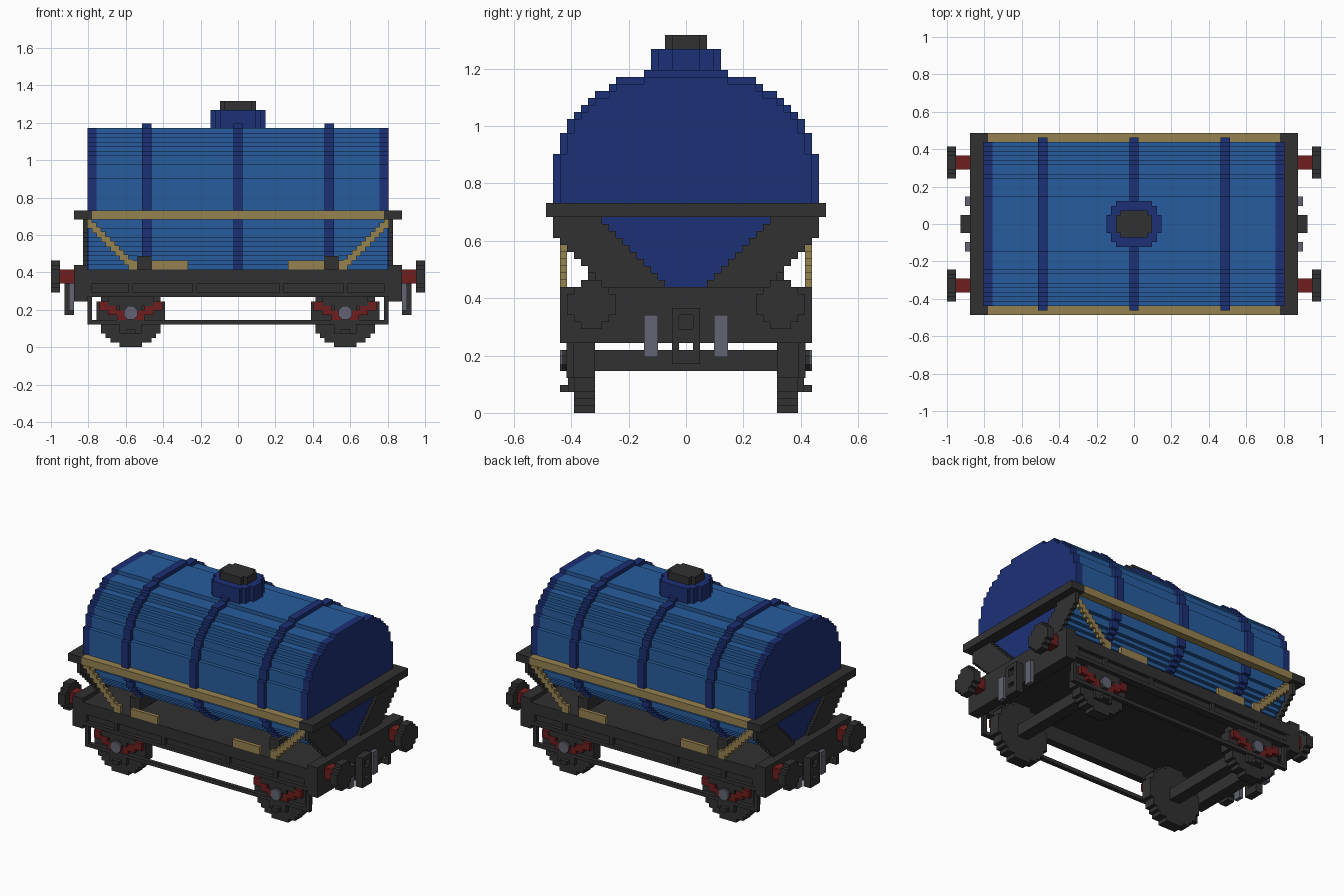
import bpy, bmesh, math

cube = bpy.data.objects.get("Cube")
if cube:
    bpy.data.objects.remove(cube, do_unlink=True)

U = 2 / 82  # size of one block; all dimensions below are in blocks


def material(name, rgb):
    lin = [((c / 255 + 0.055) / 1.055) ** 2.4 for c in rgb] + [1]
    m = bpy.data.materials.new(name)
    m.diffuse_color = lin
    m.use_nodes = True
    m.node_tree.nodes["Principled BSDF"].inputs["Base Color"].default_value = lin
    return m


BLUE = material("tank blue", (39, 92, 157))
NAVY = material("dark blue", (28, 48, 118))
GOLD = material("brass", (150, 130, 80))
DARK = material("dark iron", (49, 49, 49))
RED = material("dark red", (110, 29, 29))
GREY = material("steel grey", (98, 100, 113))


def finish(name, mat, bm):
    bmesh.ops.recalc_face_normals(bm, faces=bm.faces[:])
    bmesh.ops.scale(bm, vec=(U, U, U), verts=bm.verts[:])
    me = bpy.data.meshes.new(name)
    bm.to_mesh(me)
    bm.free()
    me.materials.append(mat)
    ob = bpy.data.objects.new(name, me)
    bpy.context.collection.objects.link(ob)
    return ob


def mirrored(items, axis):
    """Adds a copy of every (x0,x1,y0,y1,z0,z1) box across one axis."""
    i = axis * 2
    out = list(items)
    for b in items:
        c = list(b)
        c[i], c[i + 1] = -b[i + 1], -b[i]
        out.append(tuple(c))
    return out


def boxes(name, mat, items, mirror=""):
    for a in mirror:
        items = mirrored(items, "xyz".index(a))
    bm = bmesh.new()
    for x0, x1, y0, y1, z0, z1 in items:
        r = bmesh.ops.create_cube(bm, size=1)
        for v in r["verts"]:
            v.co = ((x0 + x1) / 2 + v.co.x * (x1 - x0),
                    (y0 + y1) / 2 + v.co.y * (y1 - y0),
                    (z0 + z1) / 2 + v.co.z * (z1 - z0))
    return finish(name, mat, bm)


def stepped(halves, start):
    """Closed stepped outline from one half-width per row."""
    side = []
    for i, h in enumerate(halves):
        for p in ((h, start + i), (h, start + i + 1)):
            if len(side) > 1 and side[-1][0] == side[-2][0] == p[0]:
                side.pop()
            if not side or side[-1] != p:
                side.append(p)
    return side + [(-a, b) for a, b in reversed(side)]


def prism(name, mat, outline, axis, spans, centres=((0, 0),)):
    """Extrudes an outline along an axis for every span and centre."""
    bm = bmesh.new()
    for lo, hi in spans:
        for ca, cb in centres:
            def at(a, b, c):
                a, b = a + ca, b + cb
                return {"x": (c, a, b), "y": (a, c, b), "z": (a, b, c)}[axis]
            f = bm.faces.new([bm.verts.new(at(a, b, lo)) for a, b in outline])
            ext = bmesh.ops.extrude_face_region(bm, geom=[f])["geom"]
            move = [0, 0, 0]
            move["xyz".index(axis)] = hi - lo
            bmesh.ops.translate(bm, vec=move,
                                verts=[e for e in ext if isinstance(e, bmesh.types.BMVert)])
    return finish(name, mat, bm)


# Tank: half-widths from the middle row up; the barrel sits one block inside the bands
band = [19, 19, 19, 19, 18, 18, 18, 17, 17, 16, 15, 14, 13, 11, 10, 6]
body = [min(a - 1, b) for a, b in zip(band, band[1:])]
rows = [5] + body[::-1] + body          # rows from z 17 to 48
lower, upper = stepped(rows[:12], 17), stepped(rows[12:], 29)
prism("tank_barrel_upper", BLUE, upper, "x", [(-31, 31)])
prism("tank_barrel_lower", BLUE, lower, "x", [(-32.7, 32.7)])
prism("tank_end_caps", NAVY, upper, "x", [(-33, -31), (31, 33)])
prism("tank_end_plates", NAVY, lower, "x", [(-33, -32.7), (32.7, 33)])
prism("tank_bands", NAVY, stepped(band[::-1] + band, 17), "x",
      [(-21, -19), (-1, 1), (19, 21)])

# Filler dome and lid
prism("filler_dome", NAVY, stepped([4, 5, 5, 6, 6, 6, 6, 5, 5, 4], -5), "z", [(47.5, 52)])
prism("filler_lid", DARK, stepped([3, 4, 4, 4, 4, 3], -3), "z", [(52, 54)])

# Cradle: end beams, sloping gussets, saddles, brass rails and struts
boxes("cradle_beams", DARK, [(32, 36, -20, 20, 28, 30)], "x")
boxes("cradle_gussets", DARK,
      [(33, 34, z - 15, min(19, z - 6), z, z + 1) for z in range(18, 28)], "xy")
boxes("tank_saddles", DARK, [(19, 22, -14, 14, 17, 20)], "x")
boxes("side_rails", GOLD, [(-32, 32, 18, 20, 28, 30)], "y")
boxes("diagonal_struts", GOLD,
      [(23 + i, 24 + i, 17, 18, 17 + i, 19.3 + i) for i in range(9)]
      + [(32, 33, 17, 18, 26, 28), (22, 23, 17, 18, 17, 19)], "xy")
boxes("brass_plates", GOLD, [(11, 19, 17, 18, 17, 19)], "xy")

# Underframe: floor between deep side bars with recessed panels
boxes("frame_floor", DARK, [(-33, 33, -16, 16, 15, 17)])
boxes("sole_bars", DARK,
      [(-33, 33, 16, 17, 11, 17), (-33, 33, 17, 18, 14, 17), (-33, 33, 17, 18, 11, 12)], "y")
boxes("sole_bar_posts", DARK,
      [(x, x + 1, 17, 17.9, 12, 14) for x in (9, 23, 32)], "xy")
boxes("headstocks", DARK, [(33, 36, -18, 18, 10, 18)], "x")

# Buffers
ends = [(36, 39), (-39, -36)]
sides = ((13.5, 0), (-13.5, 0))
prism("buffer_shafts", RED, stepped([1.5, 1.5, 1.5], 14), "x", ends, sides)
prism("buffer_heads", DARK, stepped([1.5, 2.5, 3.5, 3.5, 3.5, 2.5, 1.5], 12), "x",
      [(39, 41), (-41, -39)], sides)

# Couplings and hanging pipes
boxes("coupling_links", DARK,
      [(36, 38, 1, 2, 7, 15), (36, 38, -2, -1, 7, 15), (36, 38, -1, 1, 14, 15),
       (36, 38, -1, 1, 10, 12), (36, 38, -1, 1, 7, 9), (36, 37, -1, 1, 12, 14)], "x")
boxes("brake_pipes", GREY, [(36, 37, 4, 6, 8, 14)], "xy")

# Wheels and axles
disc = [min(math.floor(math.sqrt(7.6 ** 2 - (i - 7) ** 2)) + 0.5, 7.5) for i in range(15)]
AX = 23.5
axle_centres = ((AX, 0), (-AX, 0))
prism("wheels", DARK, stepped(disc, 0), "y", [(13, 16), (-16, -13)], axle_centres)
boxes("axles", DARK, [(AX - 1.5, AX + 1.5, -13, 13, 6, 9)], "x")

# Axle guards, springs and axle boxes
boxes("axle_guards", DARK,
      [(AX - 2.5, AX + 2.5, 16, 16.9, 3, 11), (AX - 5, AX + 5, 16, 16.9, 9, 11),
       (AX - 1, AX + 1, 16, 18, 3, 4)], "xy")
springs = []
for s in (-1, 1):
    for a, b, z in ((5, 7, 8), (3, 5, 7), (1, 3, 6)):
        lo, hi = sorted((AX + s * a, AX + s * b))
        springs.append((lo, hi, 16, 17, z, z + 2))
boxes("leaf_springs", RED, springs, "xy")
octagon = [(1.6 * math.cos(math.radians(22.5 + 45 * k)),
            7.5 + 1.6 * math.sin(math.radians(22.5 + 45 * k))) for k in range(8)]
prism("axle_boxes", DARK, octagon, "y", [(16, 17.7), (-17.7, -16)], axle_centres)
prism("axle_box_covers", GREY, octagon, "y", [(17.7, 18), (-18, -17.7)], axle_centres)

# Long brake rods hung below the sole bars
boxes("brake_rods", DARK,
      [(-33, 33, 16, 17.1, 5, 6), (32, 33, 16, 17.1, 6, 11),
       (-33, -32, 16, 17.1, 6, 11)], "y")
